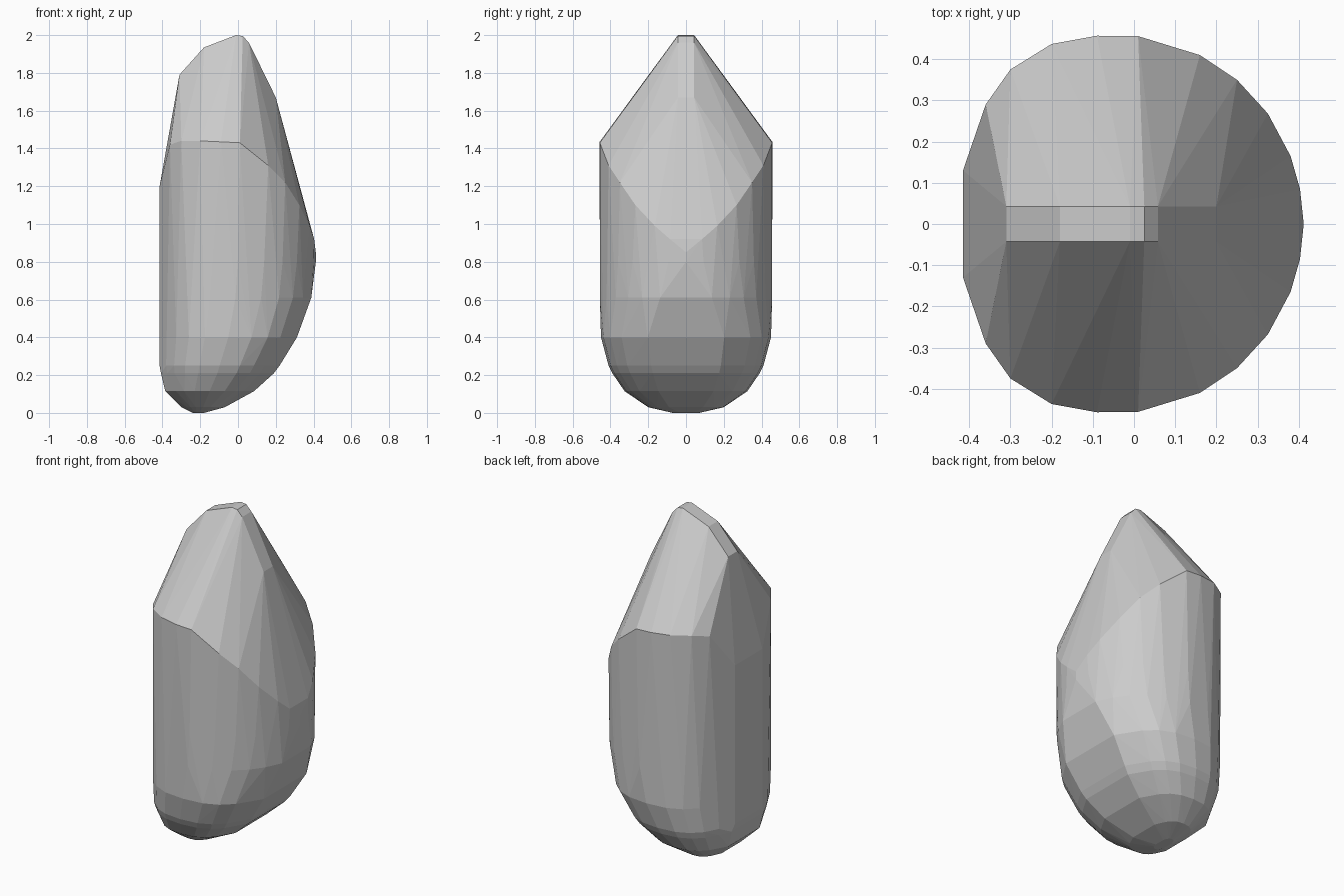
import bpy, bmesh, math

if "Cube" in bpy.data.objects:
    bpy.data.objects.remove(bpy.data.objects["Cube"])

# Plan outline (x, half width) and the height of the shoulder rim above it
RIM = [(-.415, .13, 1.2), (-.36, .29, 1.42), (-.30, .375, 1.44), (-.20, .437, 1.44),
       (-.09, .457, 1.435), (.01, .456, 1.43), (.16, .41, 1.31), (.25, .35, 1.22),
       (.325, .268, 1.10), (.38, .165, .99), (.403, .085, .92), (.412, 0, .85)]

# Ridge at the top (x, half width, z)
RIDGE = [(-.31, .043, 1.79), (-.18, .043, 1.935), (-.01, .043, 2.0), (.025, .043, 1.995),
         (.058, .043, 1.96), (.20, .043, 1.67)]

# Rounded base rings (z, x min, x max, half width)
RINGS = [(0, -.24, -.18, .07), (.03, -.30, -.07, .2), (.115, -.385, .085, .325),
         (.21, -.408, .19, .39), (.25, -.415, .22, .41), (.40, -.415, .312, .45),
         (.61, -.415, .388, .457), (.80, -.415, .412, .457)]


def plan_width(x):
    """Half width of the plan outline at x."""
    for (x0, y0, _), (x1, y1, _) in zip(RIM, RIM[1:]):
        if x0 <= x <= x1:
            return y0 + (y1 - y0) * (x - x0) / (x1 - x0)
    return RIM[0][1] if x < 0 else 0


points = RIM + RIDGE
for z, x0, x1, w in RINGS:
    cx, rx = (x0 + x1) / 2, (x1 - x0) / 2
    for i in range(13):
        a = math.pi * i / 12
        c, s = math.cos(a), abs(math.sin(a))
        x = cx + rx * math.copysign(abs(c) ** .8, c)
        points.append((x, min(w * s ** .8, plan_width(x)), z))
    # blunt ends of the ring
    for x in (x0, x1):
        points.append((x, min(w * .45, plan_width(x)), z))

# Faceted stone: hull of the mirrored points
bm = bmesh.new()
for x, y, z in points:
    for side in (1, -1):
        bm.verts.new((x, y * side, z))
bmesh.ops.remove_doubles(bm, verts=bm.verts, dist=.002)
hull = bmesh.ops.convex_hull(bm, input=bm.verts)
loose = [v for v in bm.verts if not v.link_faces]
bmesh.ops.delete(bm, geom=loose, context='VERTS')
bmesh.ops.dissolve_limit(bm, angle_limit=math.radians(1), verts=bm.verts, edges=bm.edges)
bmesh.ops.recalc_face_normals(bm, faces=bm.faces)

mesh = bpy.data.meshes.new("faceted_stone")
bm.to_mesh(mesh)
bm.free()
stone = bpy.data.objects.new("faceted_stone", mesh)
bpy.context.collection.objects.link(stone)
